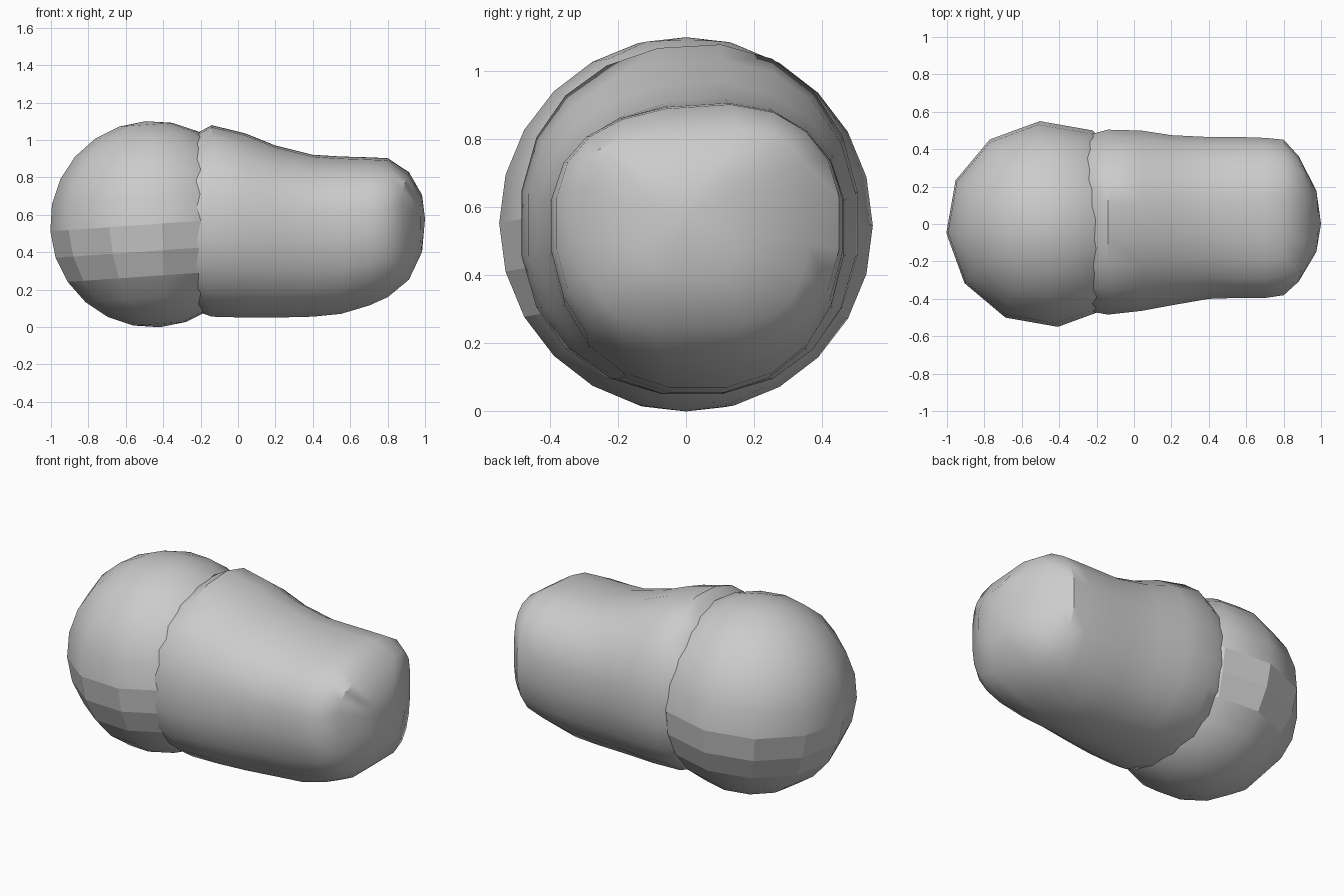
import bpy, bmesh
from math import radians, sin, cos, pi
from mathutils import Matrix

if "Cube" in bpy.data.objects:
    bpy.data.objects.remove(bpy.data.objects["Cube"])

# One plain grey for the whole model
GREY = (0.6, 0.6, 0.6, 1)
grey = bpy.data.materials.new("plain grey")
grey.use_nodes = True
grey.diffuse_color = GREY
grey.node_tree.nodes["Principled BSDF"].inputs["Base Color"].default_value = GREY


def finish(bm, name, angle):
    bmesh.ops.recalc_face_normals(bm, faces=bm.faces)
    mesh = bpy.data.meshes.new(name)
    bm.to_mesh(mesh)
    bm.free()
    mesh.materials.append(grey)
    obj = bpy.data.objects.new(name, mesh)
    bpy.context.collection.objects.link(obj)
    bpy.ops.object.select_all(action='DESELECT')
    obj.select_set(True)
    bpy.context.view_layer.objects.active = obj
    bpy.ops.object.shade_smooth_by_angle(angle=radians(angle))
    return obj


def spow(v, p):
    return (1 if v >= 0 else -1) * abs(v) ** p


# Round head, with a faceted band just below its equator
bm = bmesh.new()
turn = (Matrix.Translation((-0.455, 0, 0.55)) @ Matrix.Rotation(radians(-4), 4, 'Y')
        @ Matrix.Rotation(radians(5), 4, 'Z'))
bmesh.ops.create_uvsphere(bm, u_segments=12, v_segments=12, radius=0.552, matrix=turn)
head = finish(bm, "round_head", 60)
for face in head.data.polygons:
    face.use_smooth = not 0.25 < face.center.z < 0.55

# Body sections: x, y min, y max, z min, z max, squareness, pull-back at the sides
SECTIONS = [
    (-0.33, -0.34, 0.36, 0.20, 0.88, 2.2, 0),
    (-0.25, -0.47, 0.48, 0.09, 1.02, 2.2, 0),
    (-0.14, -0.49, 0.51, 0.05, 1.08, 2.2, 0),
    (0.04, -0.47, 0.505, 0.045, 1.035, 2.2, 0),
    (0.20, -0.44, 0.48, 0.045, 0.97, 2.2, 0),
    (0.40, -0.405, 0.47, 0.05, 0.92, 2.2, 0),
    (0.55, -0.40, 0.47, 0.065, 0.91, 2.3, 0),
    (0.70, -0.40, 0.465, 0.11, 0.905, 2.4, 0),
    (0.80, -0.385, 0.455, 0.155, 0.90, 2.5, 0),
    (0.92, -0.31, 0.365, 0.25, 0.82, 4.0, 0.04),
    (0.985, -0.15, 0.18, 0.40, 0.70, 3.0, 0.01),
]
SIDES, MID = 20, 0.55


def ring(bm, x, y0, y1, z0, z1, square, pull):
    verts = []
    for i in range(SIDES):
        a = 2 * pi * (i + 0.5) / SIDES
        s, c = sin(a), cos(a)
        side = spow(c, 2 / square)
        rise = spow(s, 2 / (square if s > 0 else min(square, 2.2)))
        y = (y0 + y1) / 2 + side * (y1 - y0) / 2
        z = MID + rise * ((z1 - MID) if s > 0 else (MID - z0))
        # the top leans slightly to the rear, the face is fuller below
        z += 0.03 * side * max(rise, 0) * (1 - side * side)
        verts.append(bm.verts.new((x - pull * side * side, y, z)))
    return verts


bm = bmesh.new()
rings = [ring(bm, *s) for s in SECTIONS]
for a, b in zip(rings, rings[1:]):
    for i in range(SIDES):
        j = (i + 1) % SIDES
        bm.faces.new((a[i], a[j], b[j], b[i]))
tip = bm.verts.new((1.0, 0, 0.58))
for i in range(SIDES):
    bm.faces.new((rings[-1][i], rings[-1][(i + 1) % SIDES], tip))
bm.faces.new(rings[0])
finish(bm, "tapered_body", 36)
